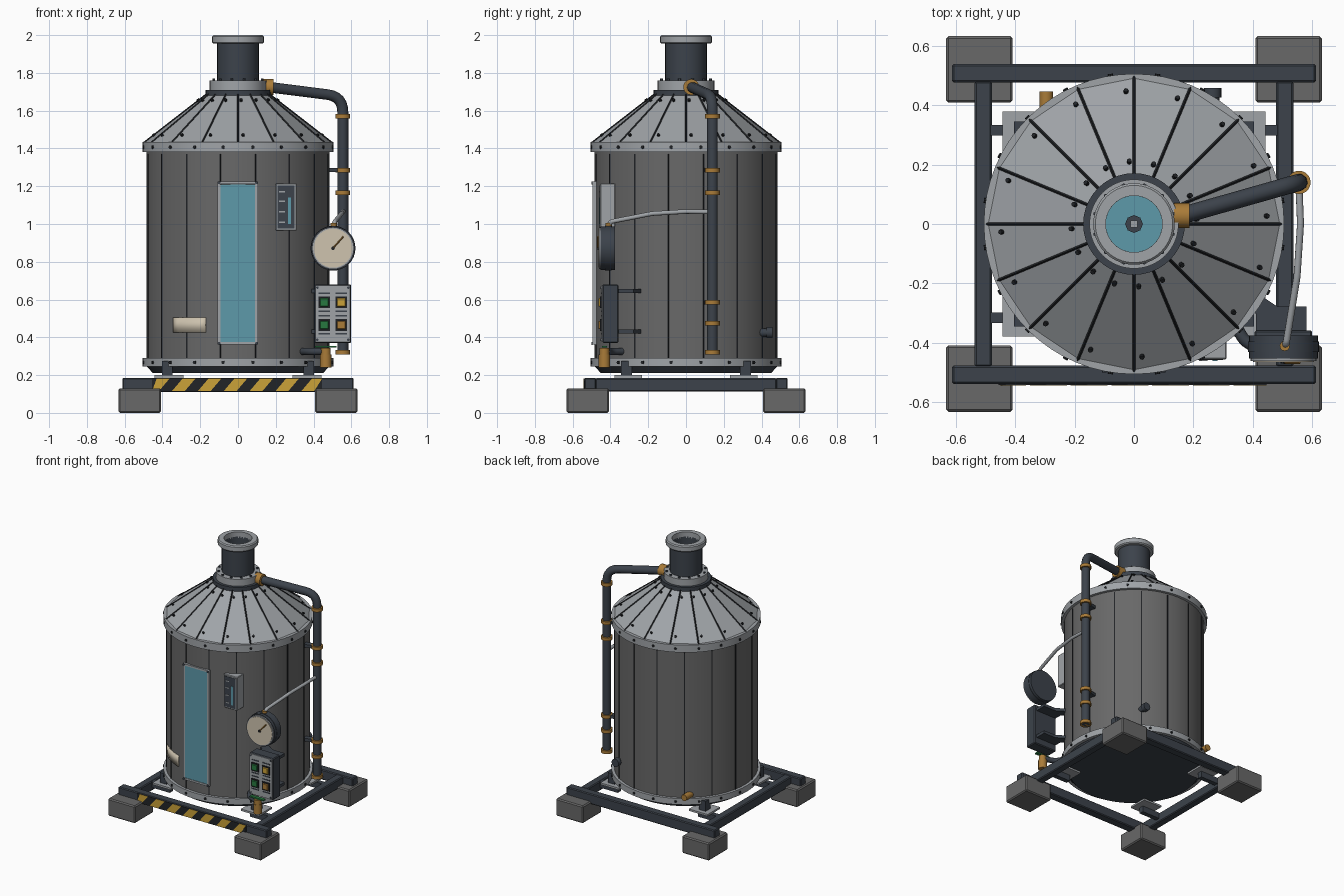
import bpy, bmesh
from math import pi, sin, cos, radians
from mathutils import Vector, Matrix

if "Cube" in bpy.data.objects:
    bpy.data.objects.remove(bpy.data.objects["Cube"])


def material(name, r, g, b):
    m = bpy.data.materials.new(name)
    m.use_nodes = True
    m.diffuse_color = (r, g, b, 1)
    m.node_tree.nodes["Principled BSDF"].inputs["Base Color"].default_value = (r, g, b, 1)
    return m


LIGHT = material("light steel", .35, .37, .39)
GREY = material("tank grey", .14, .14, .14)
DARK = material("dark steel", .045, .055, .07)
BLACK = material("black", .015, .017, .02)
YELLOW = material("warning yellow", .6, .36, .04)
BRASS = material("brass", .4, .2, .04)
GREEN = material("button green", .02, .19, .05)
GLASS = material("blue glass", .11, .32, .4)
CREAM = material("cream", .62, .55, .43)
smooth = []


def finish(name, bm, mat, is_smooth=False):
    bmesh.ops.recalc_face_normals(bm, faces=bm.faces)
    mesh = bpy.data.meshes.new(name)
    bm.to_mesh(mesh)
    bm.free()
    mesh.materials.append(mat)
    ob = bpy.data.objects.new(name, mesh)
    bpy.context.collection.objects.link(ob)
    if is_smooth:
        smooth.append(ob)
    return ob


def box(name, loc, size, mat, az=0, bevel=0):
    bm = bmesh.new()
    m = Matrix.Translation(loc) @ Matrix.Rotation(az, 4, 'Z') @ Matrix.Diagonal((*size, 1))
    bmesh.ops.create_cube(bm, size=1, matrix=m)
    ob = finish(name, bm, mat)
    if bevel:
        mod = ob.modifiers.new("Bevel", 'BEVEL')
        mod.width = bevel
        mod.segments = 1
    return ob


def rod(name, a, b, r, mat, sides=20):
    a, b = Vector(a), Vector(b)
    bm = bmesh.new()
    m = Matrix.Translation((a + b) / 2) @ (b - a).to_track_quat('Z', 'Y').to_matrix().to_4x4()
    bmesh.ops.create_cone(bm, cap_ends=True, segments=sides, radius1=r, radius2=r,
                          depth=(b - a).length, matrix=m)
    return finish(name, bm, mat, sides > 8)


def lathe(name, profile, mat, sides=64, closed=False, is_smooth=True):
    bm = bmesh.new()
    vs = [bm.verts.new((r, 0, z)) for r, z in profile]
    es = [bm.edges.new(p) for p in zip(vs, vs[1:] + (vs[:1] if closed else []))]
    bmesh.ops.spin(bm, geom=vs + es, cent=(0, 0, 0), axis=(0, 0, 1), angle=2 * pi, steps=sides)
    bmesh.ops.remove_doubles(bm, verts=bm.verts, dist=1e-4)
    return finish(name, bm, mat, is_smooth)


def ring(name, r0, r1, z0, z1, mat, sides=64):
    return lathe(name, [(r0, z0), (r1, z0), (r1, z1), (r0, z1)], mat, sides, True)


def pipe(name, pts, r, fillet, mat):
    # Round each corner of the path, then sweep a circle along it
    pts = [Vector(p) for p in pts]
    path = [pts[0]]
    for p, q, s in zip(pts, pts[1:], pts[2:]):
        a, b = q + (p - q).normalized() * fillet, q + (s - q).normalized() * fillet
        for i in range(7):
            t = i / 6
            path.append(a * (1 - t) ** 2 + q * 2 * t * (1 - t) + b * t * t)
    path.append(pts[-1])
    cu = bpy.data.curves.new(name, 'CURVE')
    cu.dimensions = '3D'
    cu.bevel_depth = r
    cu.bevel_resolution = 3
    cu.use_fill_caps = True
    sp = cu.splines.new('POLY')
    sp.points.add(len(path) - 1)
    for k, p in zip(sp.points, path):
        k.co = (*p, 1)
    cu.materials.append(mat)
    ob = bpy.data.objects.new(name, cu)
    bpy.context.collection.objects.link(ob)


def polar(r, az, z):
    return Vector((r * cos(az), r * sin(az), z))


# Base frame, feet and tank supports
for sx in (-1, 1):
    box("side_beam", (sx * .507, 0, .148), (.058, .96, .072), DARK, bevel=.006)
    box("cross_beam", (0, sx * .507, .148), (1.224, .062, .076), DARK, bevel=.006)
    for sy in (-1, 1):
        box("foot", (sx * .52, sy * .52, .065), (.224, .224, .13), GREY, bevel=.008)
        box("support_arm", (sx * .41, sy * .315, .16), (.16, .035, .045), DARK)
        box("support_plate", (sx * .365, sy * .305, .193), (.155, .145, .014), LIGHT)
        box("support_post", (sx * .375, sy * .315, .235), (.056, .06, .08), DARK)

# Warning stripes on the front beam
box("warning_plate", (-.005, -.539, .148), (.9, .004, .068), BLACK)
for i in range(7):
    x, lean = -.425 + .137 * i, .028
    bm = bmesh.new()
    corners = [(x - .034 - lean, .115), (x + .034 - lean, .115), (x + .034 + lean, .181), (x - .034 + lean, .181)]
    bm.faces.new([bm.verts.new((max(-.455, min(.445, cx)), -.5425, cz)) for cx, cz in corners])
    ob = finish("warning_stripe", bm, YELLOW)
    ob.modifiers.new("Solidify", 'SOLIDIFY').thickness = .002

# Tank body with seams and riveted hoops
lathe("tank_bottom", [(0, .21), (.45, .21), (.482, .245), (.482, .26)], DARK)
lathe("tank_body", [(.485, .25), (.485, 1.41), (0, 1.41)], GREY)
ring("lower_hoop", .47, .505, .245, .29, LIGHT)
ring("upper_hoop", .47, .505, 1.38, 1.435, LIGHT)
for i in range(16):
    az = (i + .5) * pi / 8
    box("body_seam", polar(.485, az, .83), (.006, .007, 1.08), BLACK, az)
for i in range(20):
    az = (i + .5) * pi / 10
    for z in (.267, 1.407):
        rod("hoop_rivet", polar(.50, az, z), polar(.511, az, z), .009, BLACK, 8)

# Faceted conical roof
lathe("roof", [(.503, 1.425), (.16, 1.69)], LIGHT, 16, is_smooth=False)
for i in range(16):
    az = i * pi / 8
    rod("roof_seam", polar(.502, az, 1.427), polar(.165, az, 1.688), .005, BLACK, 4)
    for r, off in ((.45, .06), (.21, .075)):
        z = 1.69 - (r - .16) * .7726
        p = polar(r * .985, az + off, z)
        d = polar(.61, az + off, .79)
        rod("roof_rivet", p - d * .004, p + d * .013, .008, BLACK, 8)

# Neck, rim and sight glass
ring("neck_collar", .10, .171, 1.68, 1.71, DARK, 40)
ring("neck_flange", .10, .15, 1.71, 1.76, LIGHT, 40)
for i in range(12):
    az = (i + .5) * pi / 6
    rod("flange_bolt", polar(.133, az, 1.755), polar(.133, az, 1.769), .008, DARK, 6)
ring("neck", .095, .11, 1.72, 1.965, DARK, 32)
lathe("neck_rim", [(.095, 1.955), (.13, 1.955), (.137, 1.962), (.137, 1.993), (.13, 2), (.095, 2)],
      LIGHT, 40, True)
rod("sight_glass", (0, 0, 1.79), (0, 0, 1.80), .1, GLASS, 12)
rod("shaft_nut", (0, 0, 1.80), (0, 0, 1.83), .03, DARK, 8)
box("shaft", (0, 0, 1.83), (.024, .024, .03), LIGHT)

# Outlet pipe with brass couplings and wall brackets
PX, PY = .555, .14
rod("outlet_fitting", (.135, .028, 1.725), (.187, .028, 1.725), .042, BRASS)
pipe("outlet_pipe", [(.16, .028, 1.725), (PX, PY, 1.675), (PX, PY, .31)], .029, .085, DARK)
for z in (1.57, 1.285, 1.165, .585, .475, .322):
    rod("coupling", (PX, PY, z - .012), (PX, PY, z + .012), .039, BRASS)
for z in (1.285, .585):
    box("pipe_bracket", polar(.52, .247, z), (.1, .04, .022), DARK, .247)

# Front window
box("window_glass", (-.001, -.477, .79), (.19, .028, .84), GLASS)
for sx in (-1, 1):
    box("window_frame_side", (-.001 + sx * .099, -.477, .793), (.016, .036, .86), LIGHT)
    box("window_frame_end", (-.001, -.477, .793 + sx * .425), (.214, .036, .014), LIGHT)
    for sz in (-1, 1):
        p = Vector((-.001 + sx * .099, -.494, .793 + sz * .425))
        rod("window_bolt", p, p + Vector((0, -.006, 0)), .008, DARK, 8)

# Level display
box("display_case", (.255, -.415, 1.09), (.112, .08, .25), LIGHT, bevel=.004)
box("display_face", (.255, -.456, 1.09), (.09, .004, .226), DARK)
box("display_bar", (.272, -.459, 1.07), (.016, .004, .14), GLASS)
for z in (1.17, 1.12, 1.065, 1.01):
    box("display_tick", (.233, -.459, z), (.03, .004, .007), LIGHT)

# Curved name plate
bm = bmesh.new()
rows = [[bm.verts.new(polar(.491, radians(-134.5 + 4 * i), z)) for i in range(7)] for z in (.425, .505)]
for i in range(6):
    bm.faces.new((rows[0][i], rows[0][i + 1], rows[1][i + 1], rows[1][i]))
finish("name_plate", bm, CREAM, True).modifiers.new("Solidify", 'SOLIDIFY').thickness = .008

# Pressure gauge and its hose
GX, GZ = .503, .872
rod("gauge_body", (GX, -.375, GZ), (GX, -.452, GZ), .116, DARK, 32)
rod("gauge_band", (GX, -.395, GZ), (GX, -.43, GZ), .119, DARK, 32)
rod("gauge_rim", (GX, -.45, GZ), (GX, -.461, GZ), .111, LIGHT, 32)
rod("gauge_face", (GX, -.46, GZ), (GX, -.464, GZ), .103, CREAM, 32)
rod("gauge_needle", (GX, -.466, GZ), (GX + .055, -.466, GZ + .062), .004, BRASS, 4)
rod("gauge_hub", (GX, -.462, GZ), (GX, -.469, GZ), .01, BLACK, 8)
rod("gauge_nipple", (GX + .004, -.41, .975), (GX + .004, -.41, 1.005), .017, BRASS, 12)
pipe("gauge_hose", [(.507, -.41, .985), (.512, -.40, 1.012), (.548, -.18, 1.055), (.56, 0, 1.066),
                    (PX, .125, 1.064)], .012, .013, LIGHT)

# Control box with four buttons
box("control_case", (.502, -.4, .525), (.194, .085, .31), DARK, bevel=.006)
box("control_plate", (.502, -.444, .525), (.184, .008, .298), LIGHT)
for z in (.645, .43):
    box("control_bracket", (.495, -.32, z), (.17, .085, .022), DARK)
    box("control_arm", polar(.51, radians(-33), z), (.1, .06, .022), DARK, radians(-33))
for sx, sz, mat in ((-1, 1, GREEN), (1, 1, YELLOW), (-1, -1, GREEN), (1, -1, BRASS)):
    x, z = .502 + sx * .045, .525 + sz * .06
    box("button_bezel", (x, -.451, z), (.062, .008, .062), BLACK)
    box("button", (x, -.458, z), (.044, .012, .044), mat, bevel=.003)
    for dz in (.049, -.046):
        box("button_label", (x, -.449, z + dz), (.06, .003, .008), DARK)
    rod("plate_bolt", (.502 + sx * .082, -.446, .525 + sz * .138),
        (.502 + sx * .082, -.452, .525 + sz * .138), .007, DARK, 8)

# Sampling valve
pipe("valve_pipe", [(.33, -.32, .325), (.375, -.40, .325), (.465, -.43, .325)], .02, .03, DARK)
rod("valve_body", (.465, -.432, .30), (.465, -.432, .343), .026, BRASS, 16)
rod("valve_spout", (.465, -.432, .24), (.465, -.432, .31), .03, BRASS, 16)
box("valve_handle", (.465, -.432, .35), (.115, .025, .01), GREEN)

# Rear drain and plug
rod("rear_drain", (-.295, .36, .31), (-.295, .445, .31), .023, BRASS, 16)
rod("rear_plug", (.265, .38, .425), (.265, .43, .425), .022, DARK, 16)
rod("rear_plug_cap", (.265, .425, .425), (.265, .457, .425), .029, DARK, 16)

# Smooth shading on round parts, keeping edges sharp
bpy.ops.object.select_all(action='DESELECT')
for ob in smooth:
    ob.select_set(True)
bpy.context.view_layer.objects.active = smooth[0]
bpy.ops.object.shade_smooth_by_angle(angle=radians(35))
